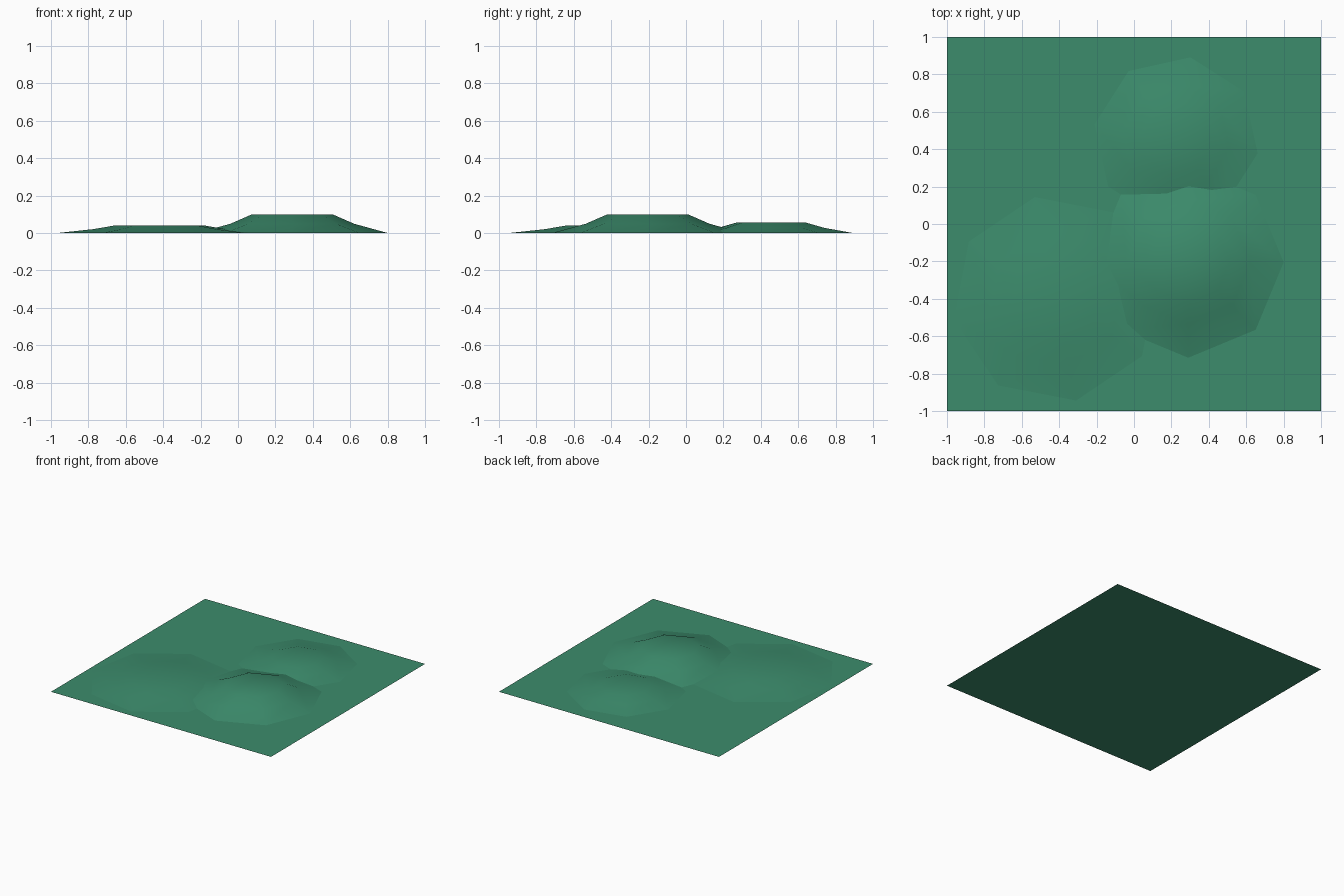
import bpy, bmesh, math

if "Cube" in bpy.data.objects:
    bpy.data.objects.remove(bpy.data.objects["Cube"])

green = bpy.data.materials.new("grass green")
green.diffuse_color = (0.045, 0.262, 0.150, 1)
green.use_nodes = True
green.node_tree.nodes["Principled BSDF"].inputs["Base Color"].default_value = green.diffuse_color


def finish(name, bm, smooth):
    me = bpy.data.meshes.new(name)
    bm.normal_update()
    bm.to_mesh(me)
    bm.free()
    me.materials.append(green)
    for p in me.polygons:
        p.use_smooth = smooth
    ob = bpy.data.objects.new(name, me)
    bpy.context.collection.objects.link(ob)


def mound(name, x, y, radius, height, turn):
    """Low eight-sided hill: wide foot, shoulder ring and flat top."""
    bm = bmesh.new()
    rings = []
    for r, h in ((1, 0), (0.65, 0.5), (0.43, 1)):
        rings.append([bm.verts.new((
            x + radius * r * math.cos(math.radians(turn + 45 * i)),
            y + radius * r * math.sin(math.radians(turn + 45 * i)),
            height * h)) for i in range(8)])
    for a, b in zip(rings, rings[1:]):
        for i in range(8):
            j = (i + 1) % 8
            bm.faces.new((a[i], a[j], b[j], b[i]))
    bm.faces.new(rings[-1])
    finish(name, bm, True)


# Flat ground sheet
bm = bmesh.new()
bmesh.ops.create_grid(bm, x_segments=1, y_segments=1, size=1)
finish("ground_sheet", bm, False)

# Three overlapping hills
mound("tall_hill", 0.29, -0.205, 0.51, 0.098, 0)
mound("back_hill", 0.225, 0.455, 0.443, 0.055, -10)
mound("low_hill", -0.42, -0.40, 0.555, 0.041, 11.5)
